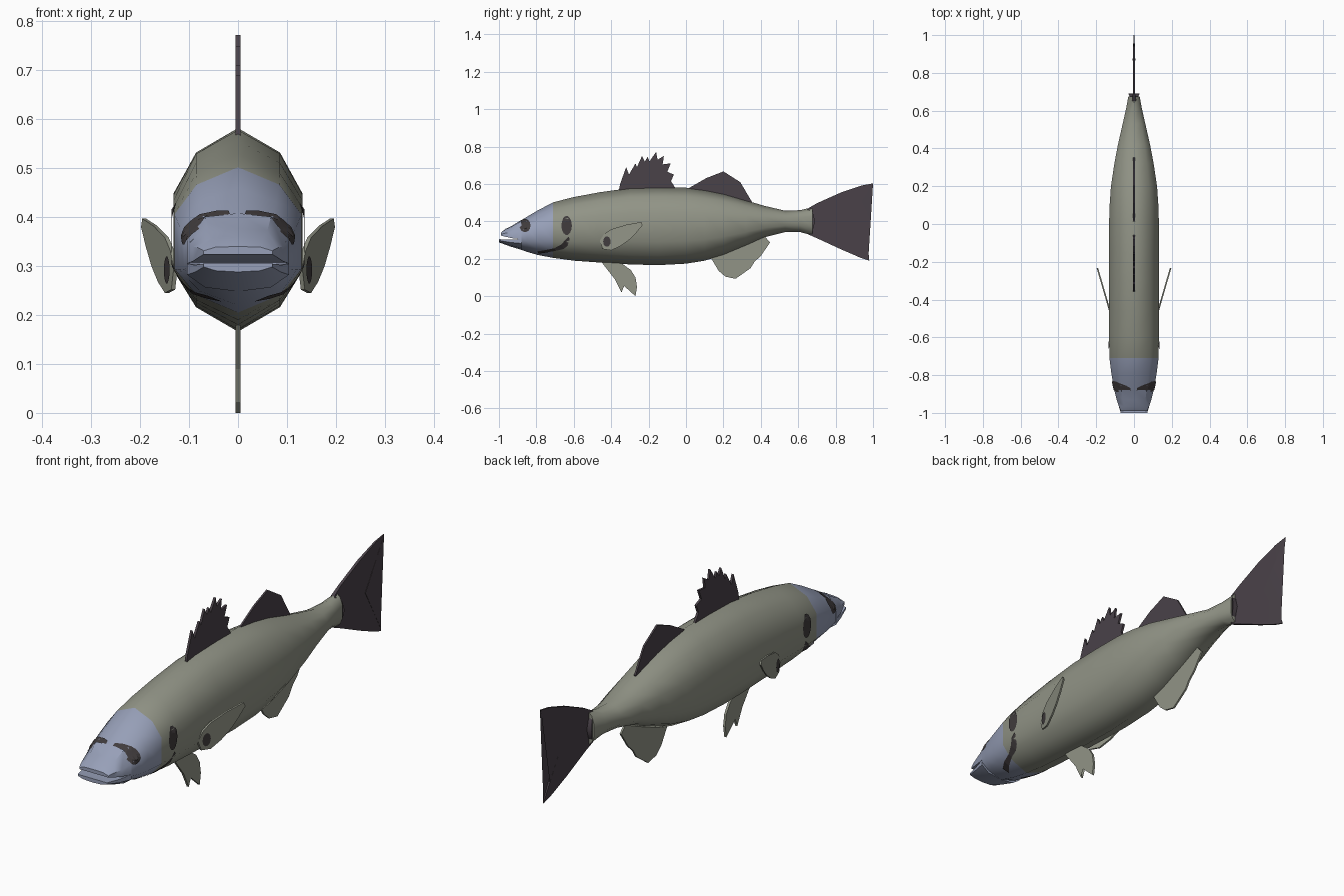
import bpy, bmesh, math
from mathutils import Vector
from mathutils.bvhtree import BVHTree

if "Cube" in bpy.data.objects:
    bpy.data.objects.remove(bpy.data.objects["Cube"])


def material(name, rgb):
    m = bpy.data.materials.new(name)
    m.diffuse_color = (*rgb, 1)
    m.use_nodes = True
    m.node_tree.nodes["Principled BSDF"].inputs["Base Color"].default_value = m.diffuse_color
    return m


OLIVE = material("olive grey", (0.285, 0.296, 0.240))
BLUE = material("blue grey", (0.310, 0.350, 0.480))
DARK = material("dark fin", (0.068, 0.054, 0.066))
SPOT = material("dark spot", (0.052, 0.045, 0.047))


def finish(name, bm, mats, smooth=None):
    bmesh.ops.recalc_face_normals(bm, faces=bm.faces)
    me = bpy.data.meshes.new(name)
    bm.to_mesh(me)
    bm.free()
    for m in mats:
        me.materials.append(m)
    if smooth:
        for p in me.polygons:
            p.use_smooth = True
        me.set_sharp_from_angle(angle=math.radians(smooth))
    ob = bpy.data.objects.new(name, me)
    bpy.context.collection.objects.link(ob)
    return ob


def loft(name, profile, sections, mats, smooth, rule=None):
    """Skin a mirrored profile (x, z in 0..1) along y; section = y, half width, top, bottom."""
    ring = profile + [(-x, z) for x, z in reversed(profile) if x > 0]
    bm = bmesh.new()
    rows = [[bm.verts.new((x * w, y, b + z * (t - b))) for x, z in ring]
            for y, w, t, b in sections]
    n = len(ring)
    for r0, r1 in zip(rows, rows[1:]):
        for i in range(n):
            j = (i + 1) % n
            bm.faces.new((r0[i], r0[j], r1[j], r1[i]))
    bm.faces.new(rows[0])
    bm.faces.new(rows[-1])
    if rule:
        for f in bm.faces:
            f.material_index = rule(f.calc_center_median())
    return finish(name, bm, mats, smooth)


def fin(name, outline, mat, place, smooth=None):
    """Thin fin from a (y, z, half thickness) outline; place gives the centre x at y."""
    bm = bmesh.new()
    sides = [[bm.verts.new((place(y) + s * t, y, z)) for y, z, t in outline] for s in (1, -1)]
    faces = [bm.faces.new(v) for v in sides]
    n = len(outline)
    for i in range(n):
        j = (i + 1) % n
        bm.faces.new((sides[0][i], sides[0][j], sides[1][j], sides[1][i]))
    bmesh.ops.triangulate(bm, faces=faces)
    return finish(name, bm, [mat], smooth)


def flat(points, t):
    return [(y, z, t) for y, z in points]


# body with head
body = loft("body", [(0, 1), (.65, .88), (1, .675), (1, .30), (.65, .12), (0, 0)], [
    (-.90, .098, .395, .255), (-.85, .11, .425, .237), (-.79, .12, .46, .22),
    (-.71, .13, .502, .205), (-.60, .132, .53, .19), (-.46, .132, .556, .18),
    (-.30, .132, .578, .17), (-.15, .132, .582, .166), (0, .132, .58, .174),
    (.10, .129, .567, .19), (.20, .122, .547, .22), (.32, .104, .512, .27),
    (.42, .085, .483, .315), (.53, .06, .457, .343), (.61, .042, .46, .343),
    (.675, .03, .475, .325)],
    [OLIVE, BLUE], 60, lambda c: 1 if c.y < -.71 else 0)

# jaws with an open mouth
loft("upper_jaw", [(0, 1), (.65, .93), (1, .45), (1, 0), (0, 0)], [
    (-.88, .104, .408, .305), (-.93, .092, .377, .31), (-.965, .08, .36, .318),
    (-.99, .07, .34, .324)], [BLUE], 40)
loft("lower_jaw", [(0, 1), (1, 1), (1, .6), (.65, .15), (0, 0)], [
    (-.88, .104, .305, .248), (-.94, .088, .302, .266), (-1, .07, .305, .288)], [BLUE], 40)

# forked tail, thick at the root and thin at the tips
upper = [(.69, .40, .03), (.68, .44, .025), (.65, .468, .008), (.70, .497, .006),
         (.83, .555, .006), (.94, .592, .004), (1, .603, .002), (.985, .58, .003)]
lower = [(.975, .205, .003), (.98, .19, .002), (.93, .207, .004), (.83, .25, .006),
         (.70, .31, .006), (.65, .332, .008), (.68, .36, .025)]
fin("tail_fin", upper + [(.865, .40, .007)] + lower, DARK, lambda y: 0, 40)

# dorsal fins
fin("spiny_dorsal_fin", flat([
    (-.36, .56), (-.352, .60), (-.32, .69), (-.305, .65), (-.27, .71), (-.262, .69),
    (-.235, .75), (-.22, .72), (-.205, .745), (-.195, .72), (-.16, .772), (-.152, .73),
    (-.118, .75), (-.125, .705), (-.082, .71), (-.10, .665), (-.065, .65),
    (-.08, .615), (-.058, .58), (-.06, .56)], .005), DARK, lambda y: 0)
fin("soft_dorsal_fin", flat([
    (.01, .56), (.015, .578), (.11, .632), (.20, .667), (.29, .61), (.352, .505),
    (.34, .48), (.20, .52)], .004), DARK, lambda y: 0)

# underside fins
fin("anal_fin", flat([
    (.13, .21), (.175, .135), (.21, .105), (.265, .093), (.30, .12), (.345, .15),
    (.37, .19), (.40, .215), (.45, .288), (.41, .33), (.25, .27)], .004), OLIVE, lambda y: 0)
fin("pelvic_fin", flat([
    (-.45, .18), (-.38, .09), (-.345, .02), (-.36, .08), (-.32, .045), (-.27, 0),
    (-.262, .05), (-.27, .10), (-.295, .14), (-.35, .18)], .005), OLIVE, lambda y: 0)


# painted plates wrapped on the body surface
deps = bpy.context.evaluated_depsgraph_get()
tree = BVHTree.FromObject(body, deps)


def skin(y, z, s, lift=.004):
    hit, normal, _, _ = tree.ray_cast(Vector((s, y, z)), Vector((-s, 0, 0)))
    return hit + normal * lift


def spot(name, cy, cz, ry, rz, surface):
    bm = bmesh.new()
    n = 14
    mid = bm.verts.new(surface(cy, cz))
    rings = [[bm.verts.new(surface(cy + k * ry * math.cos(math.tau * i / n),
                                   cz + k * rz * math.sin(math.tau * i / n)))
              for i in range(n)] for k in (.5, 1)]
    for i in range(n):
        j = (i + 1) % n
        bm.faces.new((mid, rings[0][i], rings[0][j]))
        bm.faces.new((rings[0][i], rings[1][i], rings[1][j], rings[0][j]))
    finish(name, bm, [SPOT])


GILL = [(-.79, .237, .006), (-.75, .243, .006), (-.70, .252, .007), (-.66, .267, .012),
        (-.64, .285, .014), (-.625, .312, .006)]

for side, s in (("right", 1), ("left", -1)):
    spot(side + "_eye", -.86, .377, .03, .034, lambda y, z: skin(y, z, s))
    spot(side + "_gill_spot", -.638, .377, .028, .05, lambda y, z: skin(y, z, s))

    # gill edge line
    bm = bmesh.new()
    pairs = [[bm.verts.new(skin(y - h * .5, z + h, s)), bm.verts.new(skin(y + h * .5, z - h, s))]
             for y, z, h in GILL]
    for a, b in zip(pairs, pairs[1:]):
        bm.faces.new((a[0], a[1], b[1], b[0]))
    finish(side + "_gill_line", bm, [SPOT])

    # pectoral fin flaring outward, with a dark base spot
    def flare(y):
        return s * (.128 + .29 * (y + .46))
    fin(side + "_pectoral_fin", flat([
        (-.462, .295), (-.44, .33), (-.40, .358), (-.32, .382), (-.24, .397), (-.232, .38),
        (-.265, .34), (-.305, .30), (-.35, .268), (-.40, .245), (-.445, .252)], .004),
        OLIVE, flare)
    spot(side + "_pectoral_spot", -.423, .292, .02, .028,
         lambda y, z: Vector((flare(y) + s * .007, y, z)))
